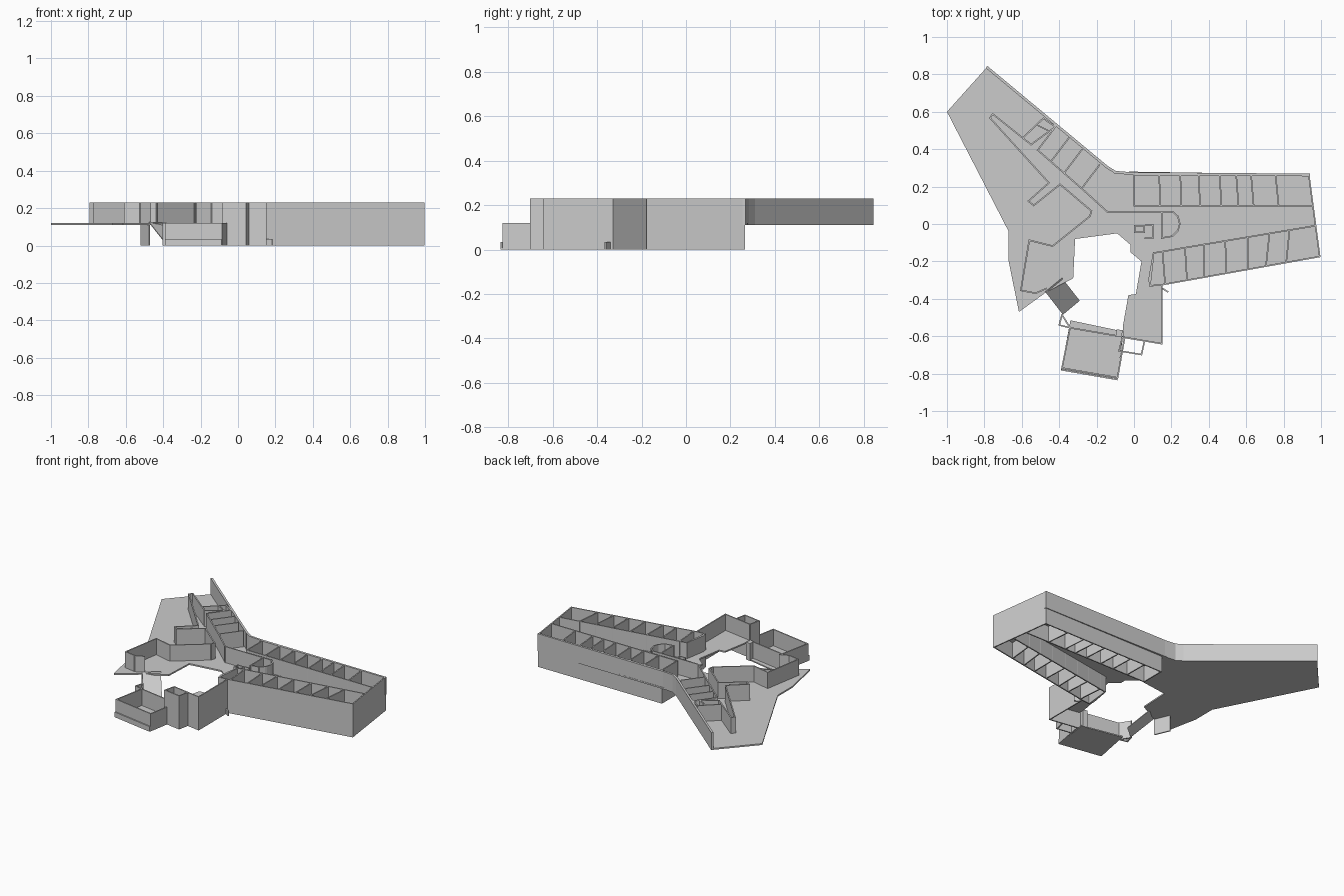
import bpy, bmesh
from mathutils import Vector

if "Cube" in bpy.data.objects:
    bpy.data.objects.remove(bpy.data.objects["Cube"])

FLOOR, TOP, T = 0.12, 0.23, 0.008


def finish(name, bm):
    bmesh.ops.recalc_face_normals(bm, faces=bm.faces)
    me = bpy.data.meshes.new(name)
    bm.to_mesh(me)
    bm.free()
    ob = bpy.data.objects.new(name, me)
    bpy.context.collection.objects.link(ob)


def add_prism(bm, pts, z0, z1):
    low = [bm.verts.new((p[0], p[1], z0)) for p in pts]
    high = [bm.verts.new((p[0], p[1], z1)) for p in pts]
    bm.faces.new(low)
    bm.faces.new(high)
    n = len(pts)
    for i in range(n):
        j = (i + 1) % n
        bm.faces.new((low[i], low[j], high[j], high[i]))


def slab(name, pts, z0, z1):
    bm = bmesh.new()
    add_prism(bm, pts, z0, z1)
    finish(name, bm)


def walls(name, paths, z0, z1, t=T):
    bm = bmesh.new()
    for path in paths:
        for a, b in zip(path, path[1:]):
            a, b = Vector(a), Vector(b)
            d = (b - a).normalized() * t / 2
            n = Vector((-d.y, d.x))
            add_prism(bm, [a - d - n, b + d - n, b + d + n, a - d + n], z0, z1)
    finish(name, bm)


def room_row(a0, a1, b0, b1, fa, fb=None):
    """Corridor wall b0-b1 plus cross walls from line a to line b."""
    a0, a1, b0, b1 = map(Vector, (a0, a1, b0, b1))
    paths = [[b0, b1]]
    for f, g in zip(fa, fb or fa):
        paths.append([a0.lerp(a1, f), b0.lerp(b1, g)])
    return paths


# Main floor plate
slab("floor_plate", [
    (-.785, .84), (-1, .6), (-.67, -.04), (-.67, -.2), (-.615, -.47), (-.47, -.365),
    (-.325, -.29), (-.315, -.08), (-.09, -.05), (-.02, -.11), (-.02, -.15), (.04, -.2),
    (.01, -.375), (-.03, -.38), (-.06, -.55), (-.06, -.605), (.148, -.643), (.148, -.325),
    (.995, -.175), (.938, .265), (-.02, .28), (-.1, .272)], FLOOR - .01, FLOOR)

# Outer shell of the long wing, both storeys
shell = [(0, .262), (.935, .26), (.993, -.174), (.148, -.325), (.148, -.64), (-.06, -.605)]
walls("wing_outer_wall", [shell], 0, TOP)
walls("back_outer_wall", [[(-.783, .835), (-.145, .305), (-.1, .277), (-.02, .27), (.935, .262)]],
      FLOOR - .01, TOP, .014)

# Room rows of the long wing, repeated on each storey
north = room_row((0, .255), (.935, .255), (0, .098), (.955, .095),
                 [0, .145, .265, .37, .49, .585, .67, .81])
south = room_row((.085, -.33), (.985, -.172), (.105, -.155), (.965, -.01),
                 [0, .09, .22, .32, .455, .58, .69, .81], [0, .055, .195, .315, .445, .585, .72, .845])
south.append([(.105, -.155), (.08, -.3), (.09, -.33), (.148, -.325)])
for level, z0, z1 in (("lower", 0, FLOOR), ("upper", FLOOR, TOP)):
    walls(level + "_north_rooms", north, z0, z1)
    walls(level + "_south_rooms", south, z0, z1)

# Angled room row and corridor wall with rounded end
angled = room_row((-.42, .52), (-.185, .315), (-.515, .395), (-.28, .19), [0, .3, .6, 1])
angled.append([(-.28, .19), (-.14, .063), (.21, .063), (.235, .04), (.245, 0),
               (.235, -.035), (.205, -.065), (.148, -.075), (.148, .063)])
walls("angled_rooms", angled, FLOOR, TOP)
walls("small_rooms", [
    [(-.485, .565), (-.595, .46), (-.55, .425), (-.42, .52)],
    [(-.52, .53), (-.45, .495)], [(-.485, .565), (-.42, .52)]], FLOOR, TOP)

# Zigzag partition of the west terrace
walls("west_partition", [[
    (-.595, .46), (-.755, .588), (-.77, .567), (-.455, .22), (-.565, .122), (-.535, .1),
    (-.395, .212), (-.228, .07), (-.235, .042), (-.435, -.118), (-.56, -.087),
    (-.605, -.355), (-.525, -.37), (-.47, -.345)]], FLOOR, TOP)

# Service shaft in the middle
walls("service_shaft", [
    [(.005, -.01), (.055, -.01), (.055, -.045), (.005, -.045), (.005, -.01)],
    [(.06, -.008), (.1, -.005), (.1, -.075), (.06, -.075)]], FLOOR, FLOOR + .05)

# Stair ramp from the courtyard up to the terrace
bm = bmesh.new()
quad = [(-.385, -.288, FLOOR), (-.475, -.362, FLOOR), (-.38, -.485, 0), (-.29, -.41, 0)]
lo = [bm.verts.new(p) for p in quad]
hi = [bm.verts.new((p[0], p[1], p[2] + .006)) for p in quad]
bm.faces.new(lo)
bm.faces.new(hi)
for i in range(4):
    j = (i + 1) % 4
    bm.faces.new((lo[i], lo[j], hi[j], hi[i]))
finish("stair_ramp", bm)
walls("terrace_support_wall", [[(-.515, -.27), (-.475, -.362)]], 0, FLOOR)

# Pavilion: base, low walls, links and porch
slab("pavilion_floor", [(-.34, -.515), (-.055, -.575), (-.09, -.833), (-.39, -.782)], 0, .008)
walls("pavilion_walls", [[(-.342, -.555), (-.05, -.605), (-.088, -.822), (-.385, -.77), (-.342, -.555)]],
      0, FLOOR)
walls("pavilion_curb", [[(-.385, -.78), (-.092, -.831)]], 0, .035)
walls("pavilion_link", [[(-.342, -.555), (-.4, -.54), (-.385, -.485), (-.342, -.555)]], 0, FLOOR)
slab("link_block", [(-.093, -.563), (-.06, -.568), (-.067, -.602), (-.095, -.6)], 0, FLOOR)
walls("side_porch", [[(-.063, -.61), (-.08, -.678), (.04, -.698), (.055, -.63)]], 0, TOP)
walls("door_fin", [[(.148, -.342), (.18, -.362)]], 0, .035)
